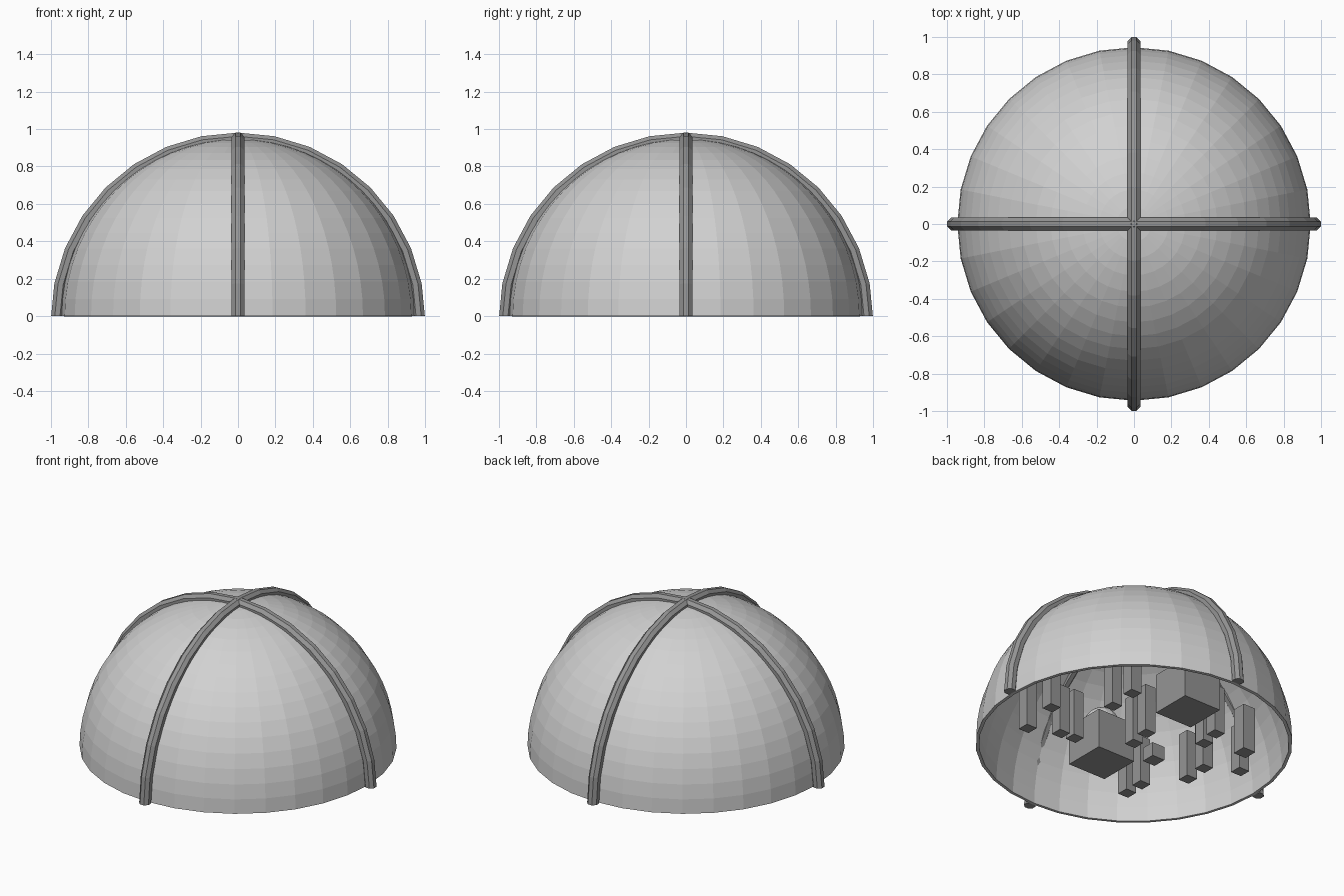
import bpy, bmesh, math
from mathutils import Matrix, Vector

cube = bpy.data.objects.get("Cube")
if cube:
    bpy.data.objects.remove(cube, do_unlink=True)


def material(name, value):
    mat = bpy.data.materials.new(name)
    mat.use_nodes = True
    colour = (value, value, value, 1)
    mat.diffuse_color = colour
    mat.node_tree.nodes["Principled BSDF"].inputs["Base Color"].default_value = colour
    return mat


LIGHT = material("light grey", 0.64)
DARK = material("mid grey", 0.3)


def finish(name, bm, mat):
    mesh = bpy.data.meshes.new(name)
    bm.to_mesh(mesh)
    bm.free()
    mesh.materials.append(mat)
    obj = bpy.data.objects.new(name, mesh)
    bpy.context.collection.objects.link(obj)
    return obj


def cut_below_ground(bm):
    geom = bm.verts[:] + bm.edges[:] + bm.faces[:]
    bmesh.ops.bisect_plane(bm, geom=geom, dist=1e-4, plane_co=(0, 0, 0),
                           plane_no=(0, 0, 1), clear_inner=True)


def half_sphere(radius, segments, rings):
    bm = bmesh.new()
    bmesh.ops.create_uvsphere(bm, u_segments=segments, v_segments=rings, radius=radius)
    cut_below_ground(bm)
    return bm


# Hollow dome shell, open underneath
shell = finish("dome_shell", half_sphere(0.945, 32, 32), LIGHT)
thickness = shell.modifiers.new("thickness", 'SOLIDIFY')
thickness.thickness = 0.02
thickness.offset = -1


# Octagonal arched ribs crossing at the top
def rib(name, turn):
    bm = bmesh.new()
    apothem = 0.0335
    profile = bmesh.ops.create_circle(bm, segments=8, radius=apothem / math.cos(math.pi / 8))
    bmesh.ops.transform(bm, verts=profile["verts"],
                        matrix=Matrix.Translation((0.9675, 0, 0)) @ Matrix.Rotation(math.pi / 8, 4, 'Z'))
    bmesh.ops.spin(bm, geom=bm.verts[:] + bm.edges[:], cent=(0, 0, 0), axis=(0, 1, 0),
                   angle=2 * math.pi, steps=32)
    bmesh.ops.remove_doubles(bm, verts=bm.verts[:], dist=1e-4)
    bmesh.ops.translate(bm, verts=bm.verts[:], vec=(0, 0, -0.02))
    cut_below_ground(bm)
    bmesh.ops.holes_fill(bm, edges=[e for e in bm.edges if e.is_boundary], sides=0)
    bmesh.ops.recalc_face_normals(bm, faces=bm.faces[:])
    bmesh.ops.rotate(bm, verts=bm.verts[:], cent=(0, 0, 0), matrix=Matrix.Rotation(turn, 3, 'Z'))
    finish(name, bm, DARK)


rib("side_to_side_rib", 0)
rib("front_to_back_rib", math.pi / 2)


# Block buildings standing inside the dome
def block(name, x, y, width, height):
    bm = bmesh.new()
    bmesh.ops.create_cube(bm, size=1)
    bmesh.ops.scale(bm, verts=bm.verts[:], vec=(width, width, height))
    bmesh.ops.translate(bm, verts=bm.verts[:], vec=(x, y, height / 2))
    finish(name, bm, DARK)


block("front_hall", 0, -0.3, 0.275, 0.26)
block("back_hall", 0, 0.5, 0.27, 0.26)
hall_dome = finish("front_hall_dome", half_sphere(0.107, 16, 16), LIGHT)
hall_dome.location = Vector((0, -0.3, 0.26))

towers = [(0.6, -0.27), (0.65, 0.01), (0.41, -0.19), (0.31, -0.18), (0.38, 0.26),
          (0.39, 0.45), (0, 0), (0.02, 0.14), (-0.35, -0.35), (-0.35, -0.48),
          (-0.52, -0.12), (-0.51, 0.04), (-0.32, 0.27), (-0.3, 0.4), (-0.7, 0.15)]
for i, (x, y) in enumerate(towers):
    block(f"tower_{i + 1}", x, y, 0.076, 0.31)
block("wide_tower", -0.575, 0.34, 0.09, 0.3)
block("low_hut", -0.22, -0.08, 0.09, 0.09)
